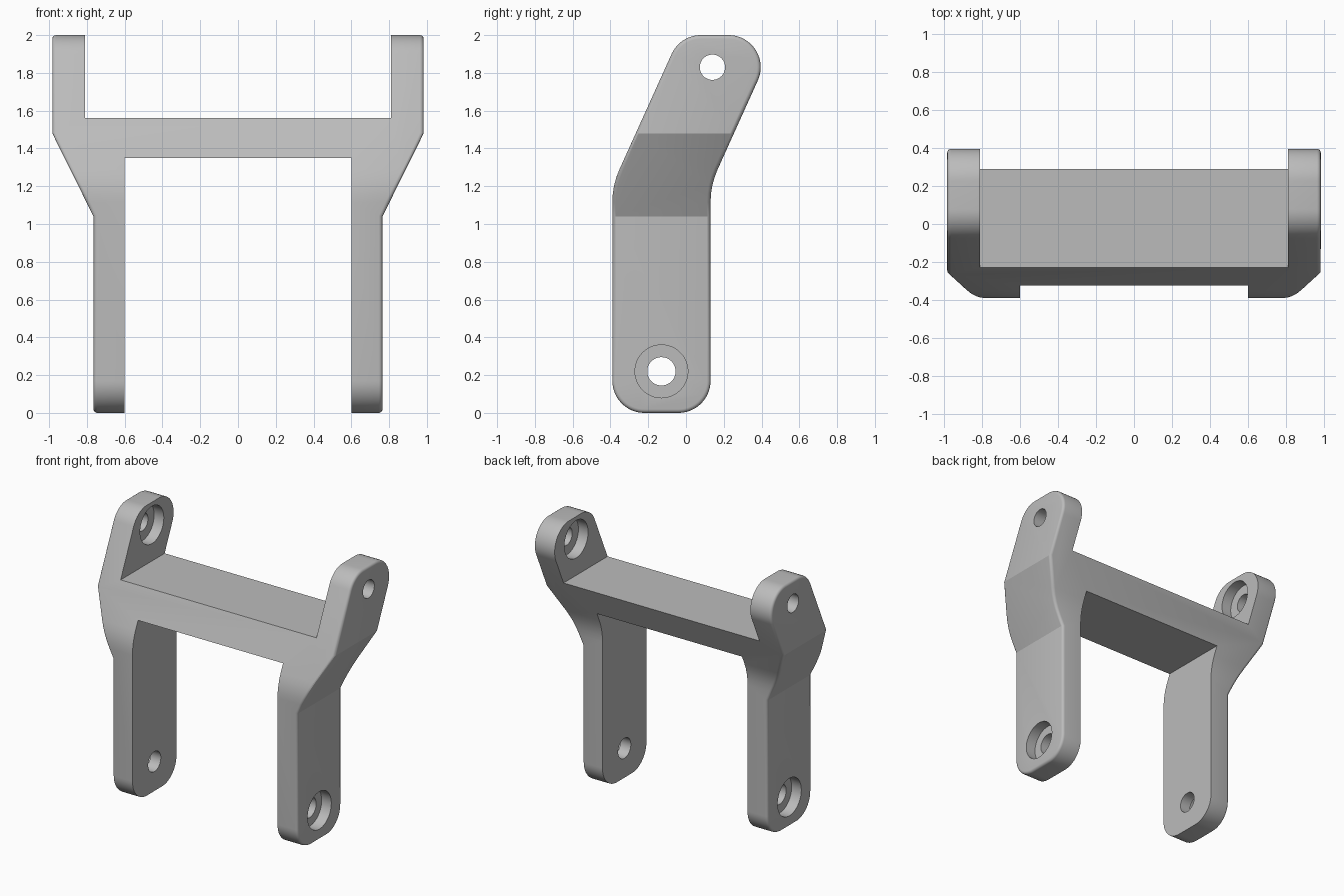
import bpy
import bmesh
import math
from mathutils import Vector

default = bpy.data.objects.get("Cube")
if default:
    bpy.data.objects.remove(default, do_unlink=True)

grey = bpy.data.materials.new("bracket grey")
grey.use_nodes = True
COLOUR = (0.5, 0.5, 0.5, 1)
grey.diffuse_color = COLOUR
grey.node_tree.nodes["Principled BSDF"].inputs["Base Color"].default_value = COLOUR


def rounded(corners, step=6):
    """Outline from (u, v, radius) corners, with each corner filleted."""
    out = []
    for i, (u, v, r) in enumerate(corners):
        p = Vector((u, v))
        if r == 0:
            out.append(p)
            continue
        a = (Vector(corners[i - 1][:2]) - p).normalized()
        b = (Vector(corners[(i + 1) % len(corners)][:2]) - p).normalized()
        half = a.angle(b) / 2
        centre = p + (a + b).normalized() * r / math.sin(half)
        start = p + a * r / math.tan(half) - centre
        end = p + b * r / math.tan(half) - centre
        sweep = math.pi - 2 * half
        n = max(3, round(math.degrees(sweep) / step))
        for k in range(n + 1):
            t = k / n
            out.append(centre + (start * math.sin((1 - t) * sweep)
                                 + end * math.sin(t * sweep)) / math.sin(sweep))
    return out


def prism(name, outline, place, depth):
    """Extrude an outline along the vector depth."""
    bm = bmesh.new()
    face = bm.faces.new([bm.verts.new(place(p)) for p in outline])
    moved = bmesh.ops.extrude_face_region(bm, geom=[face])["geom"]
    bmesh.ops.translate(bm, vec=depth,
                        verts=[g for g in moved if isinstance(g, bmesh.types.BMVert)])
    bmesh.ops.recalc_face_normals(bm, faces=bm.faces)
    mesh = bpy.data.meshes.new(name)
    bm.to_mesh(mesh)
    bm.free()
    mesh.materials.append(grey)
    obj = bpy.data.objects.new(name, mesh)
    bpy.context.collection.objects.link(obj)
    return obj


def along_x(name, outline, x0, x1):
    return prism(name, outline, lambda p: (x0, p.x, p.y), (x1 - x0, 0, 0))


def combine(obj, cutter, operation):
    cutter.hide_render = True
    mod = obj.modifiers.new(operation.lower(), "BOOLEAN")
    mod.operation = operation
    mod.solver = "EXACT"
    mod.object = cutter
    bpy.context.view_layer.objects.active = obj
    bpy.ops.object.modifier_apply(modifier=mod.name)
    bpy.data.objects.remove(cutter, do_unlink=True)


def circle(y, z, r, n=48):
    return [Vector((y + r * math.cos(math.tau * k / n),
                    z + r * math.sin(math.tau * k / n))) for k in range(n)]


# Bent side profile, swept across the full width
side = rounded([(-0.39, 0, 0.17), (0.13, 0, 0.17), (0.13, 1.206, 0.42),
                (0.489, 2, 0.17), (-0.031, 2, 0.17), (-0.39, 1.206, 0.42)])
bracket = along_x("bracket", side, -1.2, 1.2)

# Front outline: legs, flared shoulders, crossbar and upper arms
half = [(0.6, 0), (0.765, 0), (0.765, 1.04), (0.983, 1.48), (0.983, 2.1), (0.81, 2.1), (0.81, 1.56)]
right = [Vector(p) for p in half]
left = [Vector((-p.x, p.y)) for p in reversed(right)]
right[0].y = left[-1].y = -0.1
right[1].y = left[-2].y = -0.1
opening = [Vector((-0.6, 1.35)), Vector((0.6, 1.35))]
front = prism("front_outline", right + left + opening,
              lambda p: (p.x, -0.8, p.y), (0, 1.6, 0))
combine(bracket, front, "INTERSECT")

# Soften the rims of the outer faces
bm = bmesh.new()
bm.from_mesh(bracket.data)
bmesh.ops.remove_doubles(bm, verts=bm.verts, dist=0.0001)
bm.normal_update()


def is_outer(f):
    c = f.calc_center_median()
    return abs(f.normal.x) > 0.5 and f.normal.x * c.x > 0


rims = [e for e in bm.edges if len(e.link_faces) == 2
        and sum(is_outer(f) for f in e.link_faces) == 1]
bmesh.ops.bevel(bm, geom=rims, offset=0.02, segments=4, profile=0.5,
                affect="EDGES", clamp_overlap=True)
bm.to_mesh(bracket.data)
bm.free()

# Bolt holes: lower counterbores face outward, upper ones face inward
LOW, HIGH = (-0.13, 0.22), (0.14, 1.83)
combine(bracket, along_x("lower_hole", circle(*LOW, 0.075), -1.2, 1.2), "DIFFERENCE")
combine(bracket, along_x("upper_hole", circle(*HIGH, 0.067), -1.2, 1.2), "DIFFERENCE")
for s in (-1, 1):
    combine(bracket, along_x("lower_counterbore", circle(*LOW, 0.14), s * 0.685, s * 1.1), "DIFFERENCE")
combine(bracket, along_x("upper_counterbore", circle(*HIGH, 0.14), -0.89, 0.89), "DIFFERENCE")

bpy.ops.object.select_all(action="DESELECT")
bracket.select_set(True)
bpy.context.view_layer.objects.active = bracket
bpy.ops.object.shade_smooth_by_angle(angle=math.radians(25))
